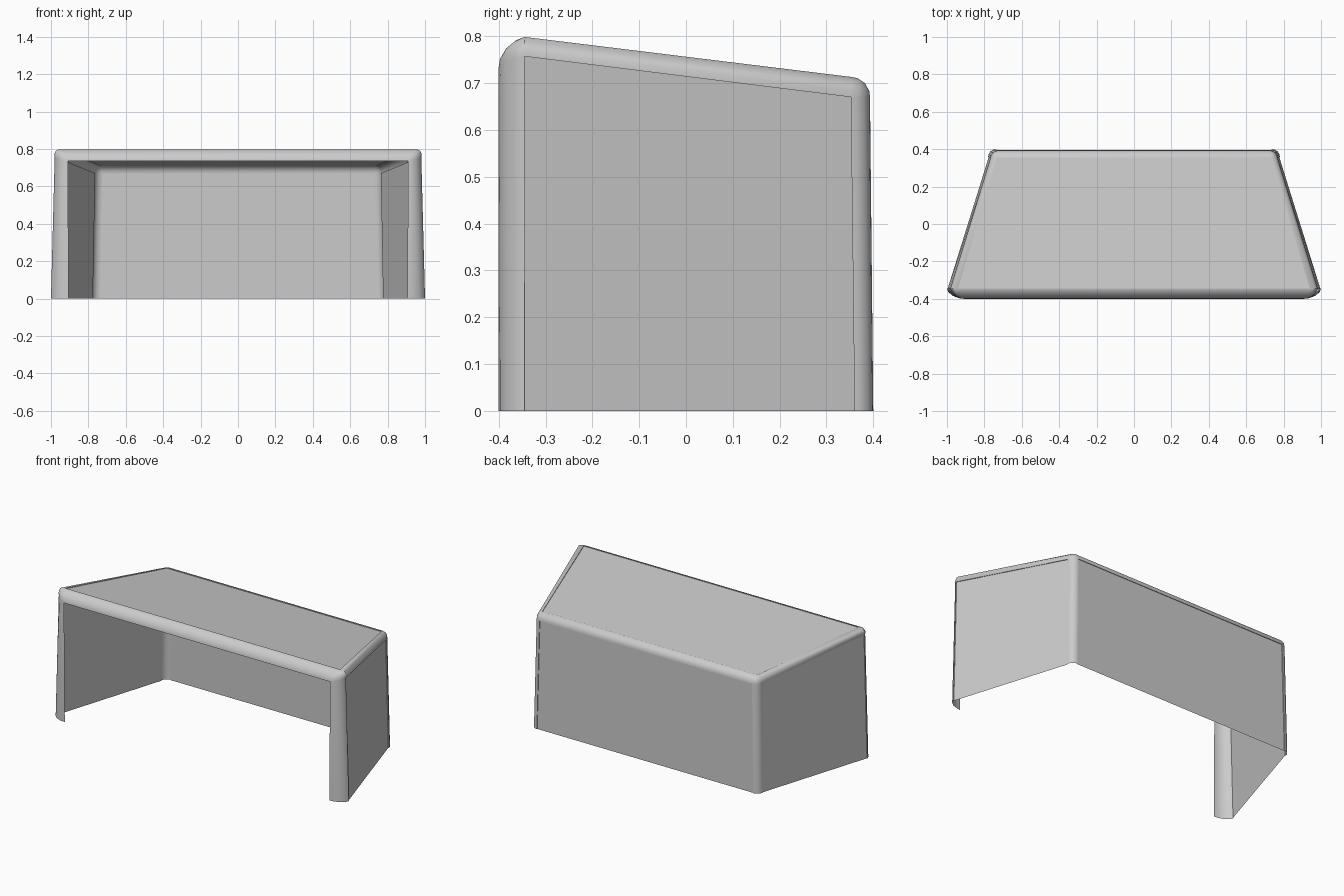
import bpy, bmesh, math
from mathutils import Vector as V

if "Cube" in bpy.data.objects:
    bpy.data.objects.remove(bpy.data.objects["Cube"])

N = 4          # segments around each rounded edge
INSET = 0.004  # panels sit slightly below the frame

# Corners of the right half: o = arc centre, then where the rounding meets
# e = front/back plane, s = side plane, r = roof plane
FT = dict(o=(.925, -.345, .747), e=(.910, -.400, .735), s=(.980, -.345, .757), r=(.940, -.345, .798))
FB = dict(o=(.910, -.345, 0), e=(.905, -.400, 0), s=(1.0, -.345, 0))
BT = dict(o=(.730, .352, .672), e=(.727, .393, .670), s=(.768, .352, .670), r=(.735, .354, .713))
BB = dict(o=(.740, .360, 0), e=(.740, .400, 0), s=(.780, .360, 0))


def pt(corner, k, sx=1):
    x, y, z = corner[k]
    return V((x * sx, y, z))


def blend(corner, sx, weights):
    """Point on the rounded corner for weights such as {'e': 1, 's': 3}."""
    length = math.sqrt(sum(w * w for w in weights.values()))
    o = pt(corner, 'o', sx)
    p = o.copy()
    for k, w in weights.items():
        if w:
            p += (pt(corner, k, sx) - o) * (w / length)
    return p


def arc(corner, sx, a, b):
    return [blend(corner, sx, {a: N - i, b: i}) for i in range(N + 1)]


def finish(name, faces):
    bm = bmesh.new()
    for f in faces:
        bm.faces.new([bm.verts.new(p) for p in f])
    bmesh.ops.remove_doubles(bm, verts=bm.verts, dist=1e-5)
    bmesh.ops.recalc_face_normals(bm, faces=bm.faces)
    # keep the shell facing outwards
    mid = V((0, 0, .35))
    if sum((f.calc_center_median() - mid).dot(f.normal) * f.calc_area() for f in bm.faces) < 0:
        bmesh.ops.reverse_faces(bm, faces=bm.faces)
    me = bpy.data.meshes.new(name)
    bm.to_mesh(me)
    bm.free()
    for p in me.polygons:
        p.use_smooth = True
    me.set_sharp_from_angle(angle=math.radians(40))
    ob = bpy.data.objects.new(name, me)
    bpy.context.collection.objects.link(ob)
    return ob


def bridge(a, b):
    return [(a[i], a[i + 1], b[i + 1], b[i]) for i in range(len(a) - 1)]


# Rounded frame: posts, roof rails, crossbars and corner patches
def corner_patch(c, sx):
    def g(i, j):
        return blend(c, sx, {'e': i, 's': j, 'r': N - i - j})
    tris = []
    for i in range(N):
        for j in range(N - i):
            tris.append((g(i, j), g(i + 1, j), g(i, j + 1)))
            if i + j < N - 1:
                tris.append((g(i + 1, j), g(i + 1, j + 1), g(i, j + 1)))
    return tris


frame = []
for sx in (1, -1):
    for top, base in ((FT, FB), (BT, BB)):
        frame += bridge(arc(top, sx, 'e', 's'), arc(base, sx, 'e', 's'))
        frame += corner_patch(top, sx)
    frame += bridge(arc(FT, sx, 's', 'r'), arc(BT, sx, 's', 'r'))
for top in (FT, BT):
    frame += bridge(arc(top, 1, 'e', 'r'), arc(top, -1, 'e', 'r'))
finish("goal_frame", frame)


# Flat net panels, recessed with a thin lip
def panel(name, quad, inward, open_edge=None):
    low = [p + V(inward) * INSET for p in quad]
    faces = [tuple(low)]
    for i in range(4):
        j = (i + 1) % 4
        if i != open_edge:
            faces.append((quad[i], quad[j], low[j], low[i]))
    finish(name, faces)


panel("roof_net", [pt(FT, 'r'), pt(BT, 'r'), pt(BT, 'r', -1), pt(FT, 'r', -1)], (0, 0, -1))
panel("back_net", [pt(BB, 'e'), pt(BB, 'e', -1), pt(BT, 'e', -1), pt(BT, 'e')], (0, -1, 0), 0)
for side, sx in (("right", 1), ("left", -1)):
    panel(side + "_side_net",
          [pt(FB, 's', sx), pt(BB, 's', sx), pt(BT, 's', sx), pt(FT, 's', sx)], (-sx, 0, 0), 0)
